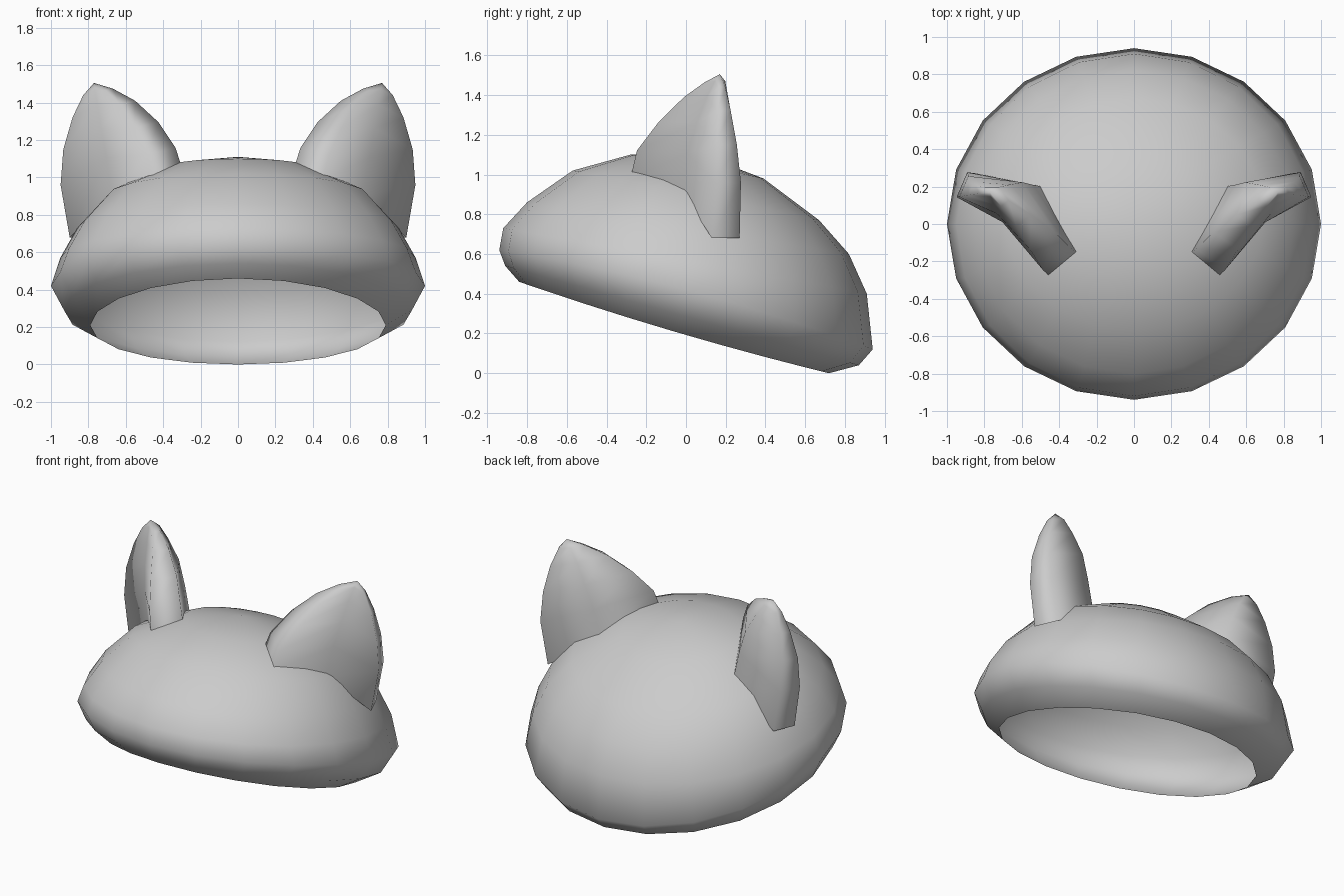
import bpy, bmesh, math
from mathutils import Vector

cube = bpy.data.objects.get("Cube")
if cube:
    bpy.data.objects.remove(cube, do_unlink=True)

# Single plain grey
grey = bpy.data.materials.new("plain grey")
grey.use_nodes = True
grey.diffuse_color = (0.6, 0.6, 0.6, 1)
grey.node_tree.nodes["Principled BSDF"].inputs["Base Color"].default_value = (0.6, 0.6, 0.6, 1)


def loft(name, rings, tip):
    """Skin closed rings of points and close the last one onto a tip."""
    bm = bmesh.new()
    loops = [[bm.verts.new(p) for p in ring] for ring in rings]
    end = bm.verts.new(tip)
    count = len(loops[0])
    for low, high in zip(loops, loops[1:]):
        for i in range(count):
            j = (i + 1) % count
            bm.faces.new((low[i], low[j], high[j], high[i]))
    for i in range(count):
        bm.faces.new((loops[-1][i], loops[-1][(i + 1) % count], end))
    mesh = bpy.data.meshes.new(name)
    bm.to_mesh(mesh)
    bm.free()
    mesh.materials.append(grey)
    mesh.shade_smooth()
    obj = bpy.data.objects.new(name, mesh)
    bpy.context.collection.objects.link(obj)
    return obj


# Hollow cap: tilted rings given by front (y, z), back (y, z), side (x, z)
SIDES = 20
cap_profile = [
    ((-0.84, 0.46), (0.72, 0.00), (0.79, 0.21)),
    ((-0.91, 0.54), (0.87, 0.04), (0.93, 0.29)),
    ((-0.94, 0.62), (0.94, 0.12), (1.00, 0.42)),
    ((-0.92, 0.73), (0.91, 0.40), (0.95, 0.57)),
    ((-0.80, 0.86), (0.82, 0.60), (0.86, 0.73)),
    ((-0.57, 1.02), (0.67, 0.77), (0.70, 0.90)),
    ((-0.28, 1.10), (0.39, 0.98), (0.38, 1.05)),
]


def cap_ring(front, back, side):
    points = []
    for i in range(SIDES):
        angle = 2 * math.pi * i / SIDES
        s, c = math.sin(angle), math.cos(angle)
        middle_y, half_y = (front[0] + back[0]) / 2, (back[0] - front[0]) / 2
        middle_z, half_z = (front[1] + back[1]) / 2, (back[1] - front[1]) / 2
        z = middle_z + half_z * c + (side[1] - middle_z) * s * s
        points.append((side[0] * s, middle_y - half_y * -c, z))
    return points[::-1]


loft("cap", [cap_ring(*row) for row in cap_profile], (0, 0.05, 1.11))

# Ears: inner and outer rim rails with a swollen back and a dished front
inner_rail = [(0.37, -0.22, 1.00), (0.41, -0.19, 1.14), (0.49, -0.09, 1.28),
              (0.59, 0.02, 1.40), (0.69, 0.11, 1.47)]
outer_rail = [(0.87, 0.20, 0.68), (0.92, 0.21, 0.96), (0.91, 0.20, 1.15),
              (0.87, 0.19, 1.32), (0.82, 0.18, 1.44)]
swell = [1.0, 0.95, 0.8, 0.5, 0.25]


def ear_ring(inner, outer, depth, mirror):
    inner, outer = Vector(inner), Vector(outer)
    middle = (inner + outer) / 2
    fold = Vector((0.08, -0.06, -0.02)) * depth
    roll = Vector((0.03, -0.07, 0.0)) * depth
    back = Vector((-0.13, 0.21, 0.06)) * depth
    ring = [inner + fold, inner - fold, middle + back,
            outer - roll, outer + roll, middle + Vector((0.04, 0.0, 0.06)) * depth]
    ring = [(p.x * mirror, p.y, p.z) for p in ring]
    return ring[::-1] if mirror > 0 else ring


for name, mirror in (("left_ear", 1), ("right_ear", -1)):
    rings = [ear_ring(a, b, d, mirror) for a, b, d in zip(inner_rail, outer_rail, swell)]
    loft(name, rings, (0.77 * mirror, 0.17, 1.505))
